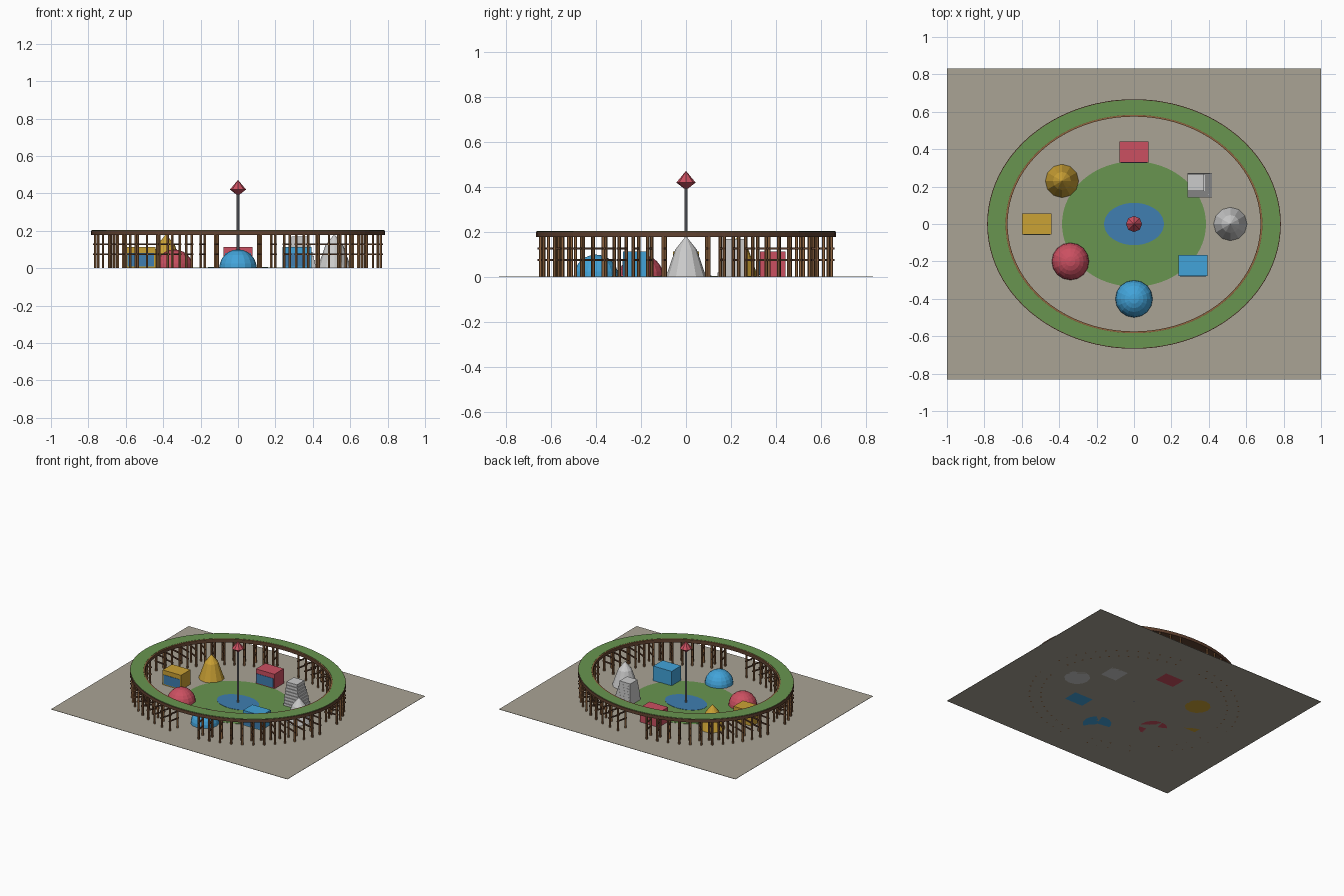
import bpy, bmesh, math
from mathutils import Matrix, Vector

cube = bpy.data.objects.get("Cube")
if cube:
    bpy.data.objects.remove(cube, do_unlink=True)


def material(name, r, g, b):
    m = bpy.data.materials.new(name)
    m.use_nodes = True
    m.diffuse_color = (r, g, b, 1)
    m.node_tree.nodes["Principled BSDF"].inputs["Base Color"].default_value = (r, g, b, 1)
    return m


PAVING = material("paving", 0.40, 0.37, 0.30)
GRASS = material("grass", 0.14, 0.30, 0.08)
WATER = material("water_and_glass", 0.05, 0.21, 0.44)
TIMBER = material("timber", 0.28, 0.13, 0.05)
DARK_WOOD = material("dark_wood", 0.12, 0.055, 0.03)
RED = material("red", 0.60, 0.08, 0.12)
BLUE = material("blue", 0.055, 0.37, 0.70)
YELLOW = material("yellow", 0.60, 0.36, 0.035)
PALE = material("pale_grey", 0.60, 0.60, 0.60)
STEEL = material("steel", 0.25, 0.25, 0.27)


def finish(name, bm, mat):
    bmesh.ops.recalc_face_normals(bm, faces=bm.faces)
    mesh = bpy.data.meshes.new(name)
    bm.to_mesh(mesh)
    bm.free()
    mesh.materials.append(mat)
    ob = bpy.data.objects.new(name, mesh)
    bpy.context.collection.objects.link(ob)
    return ob


def add_box(bm, centre, size, turn=0.0):
    mat = Matrix.Translation(centre) @ Matrix.Rotation(turn, 4, "Z") @ Matrix.Diagonal((*size, 1))
    bmesh.ops.create_cube(bm, size=1, matrix=mat)


def box(name, centre, size, mat):
    bm = bmesh.new()
    add_box(bm, centre, size)
    return finish(name, bm, mat)


def lathe(name, profile, sides, mat, at=(0, 0), closed=False, scale=(1, 1)):
    """Turn an (r, z) profile about a vertical axis; scale stretches it to an ellipse."""
    bm = bmesh.new()
    rings = []
    for r, z in profile:
        n = sides if r > 0 else 1
        rings.append([bm.verts.new((at[0] + scale[0] * r * math.cos(math.tau * i / sides),
                                    at[1] + scale[1] * r * math.sin(math.tau * i / sides), z))
                      for i in range(n)])
    pairs = list(zip(rings, rings[1:]))
    if closed:
        pairs.append((rings[-1], rings[0]))
    for a, b in pairs:
        for i in range(sides):
            j = (i + 1) % sides
            quad = [a[i % len(a)], a[j % len(a)], b[j % len(b)], b[i % len(b)]]
            bm.faces.new(list(dict.fromkeys(quad)))
    return finish(name, bm, mat)


def elliptic_ring(name, outer, inner, z0, z1, mat):
    bm = bmesh.new()
    n = 96
    loops = []
    for (a, b), z in ((outer, z0), (outer, z1), (inner, z1), (inner, z0)):
        loops.append([bm.verts.new((a * math.cos(math.tau * i / n), b * math.sin(math.tau * i / n), z))
                      for i in range(n)])
    for k in range(4):
        p, q = loops[k], loops[(k + 1) % 4]
        for i in range(n):
            j = (i + 1) % n
            bm.faces.new((p[i], p[j], q[j], q[i]))
    return finish(name, bm, mat)


# Ground, lawn and pond
box("ground", (0, 0, 0.001), (2, 1.664, 0.002), PAVING)
lathe("lawn", [(0, 0.001), (1, 0.001), (1, 0.004), (0, 0.004)], 64, GRASS, scale=(0.385, 0.335))
lathe("pond", [(0, 0.002), (1, 0.002), (1, 0.006), (0, 0.006)], 48, WATER, scale=(0.16, 0.113))

# Ring roof: wooden deck with a planted top
elliptic_ring("ring_deck", (0.785, 0.667), (0.676, 0.574), 0.178, 0.202, DARK_WOOD)
elliptic_ring("inner_rim", (0.686, 0.583), (0.676, 0.574), 0.201, 0.204, TIMBER)
elliptic_ring("roof_garden", (0.781, 0.663), (0.687, 0.584), 0.201, 0.205, GRASS)

# Timber frame: two rows of posts tied by radial beams, open at the four axes
posts, beams = bmesh.new(), bmesh.new()
BAYS = 60
for i in range(BAYS):
    angle = math.tau * (i + 0.5) / BAYS
    if i % (BAYS // 4) in (0, BAYS // 4 - 1):
        continue
    c, s = math.cos(angle), math.sin(angle)
    outer = Vector((0.773 * c, 0.655 * s, 0))
    inner = Vector((0.688 * c, 0.586 * s, 0))
    for foot in (outer, inner):
        bmesh.ops.create_cone(posts, cap_ends=True, segments=6, radius1=0.0075, radius2=0.0075,
                              depth=0.18, matrix=Matrix.Translation((foot.x, foot.y, 0.09)))
    span = outer - inner
    for z in (0.075, 0.128):
        mid = (outer + inner) / 2 + Vector((0, 0, z))
        add_box(beams, mid, (span.length + 0.024, 0.008, 0.009), math.atan2(span.y, span.x))
finish("ring_posts", posts, TIMBER)
finish("ring_beams", beams, DARK_WOOD)

# Central mast with a pointed finial
lathe("mast", [(0, 0), (0.008, 0), (0.008, 0.4), (0, 0.4)], 10, STEEL)
lathe("mast_finial", [(0, 0.387), (0.043, 0.42), (0, 0.472)], 8, RED)

# Dome pavilions
for name, at, mat in (("blue_dome", (0, -0.4), BLUE), ("red_dome", (-0.34, -0.2), RED)):
    arc = [(0.1 * math.cos(math.pi * k / 12), 0.1 * math.sin(math.pi * k / 12)) for k in range(6)]
    lathe(name, [(0, 0)] + arc + [(0, 0.1)], 16, mat, at)

# Box pavilions with a glazed front
for name, x, y, mat in (("yellow_hall", -0.52, 0, YELLOW), ("red_hall", 0, 0.385, RED),
                        ("blue_hall", 0.315, -0.222, BLUE)):
    box(name, (x, y, 0.057), (0.156, 0.114, 0.114), mat)
    box(name + "_window", (x, y - 0.057, 0.045), (0.14, 0.006, 0.07), WATER)

# Pointed pavilions
for name, at, mat in (("yellow_spire", (-0.385, 0.23), YELLOW), ("pale_spire", (0.515, 0), PALE)):
    lathe(name, [(0, 0), (0.09, 0), (0.048, 0.122), (0, 0.182)], 12, mat, at)

# Stepped tower: tiers shrink towards the back right corner
tower = bmesh.new()
TIERS = 8
for k in range(TIERS):
    t = k / (TIERS - 1)
    size = 0.132 - 0.042 * t
    height = 0.17 / TIERS
    add_box(tower, (0.285 + size / 2, 0.273 - 0.006 * t - size / 2, (k + 0.5) * height),
            (size, size, height))
finish("stepped_tower", tower, PALE)
